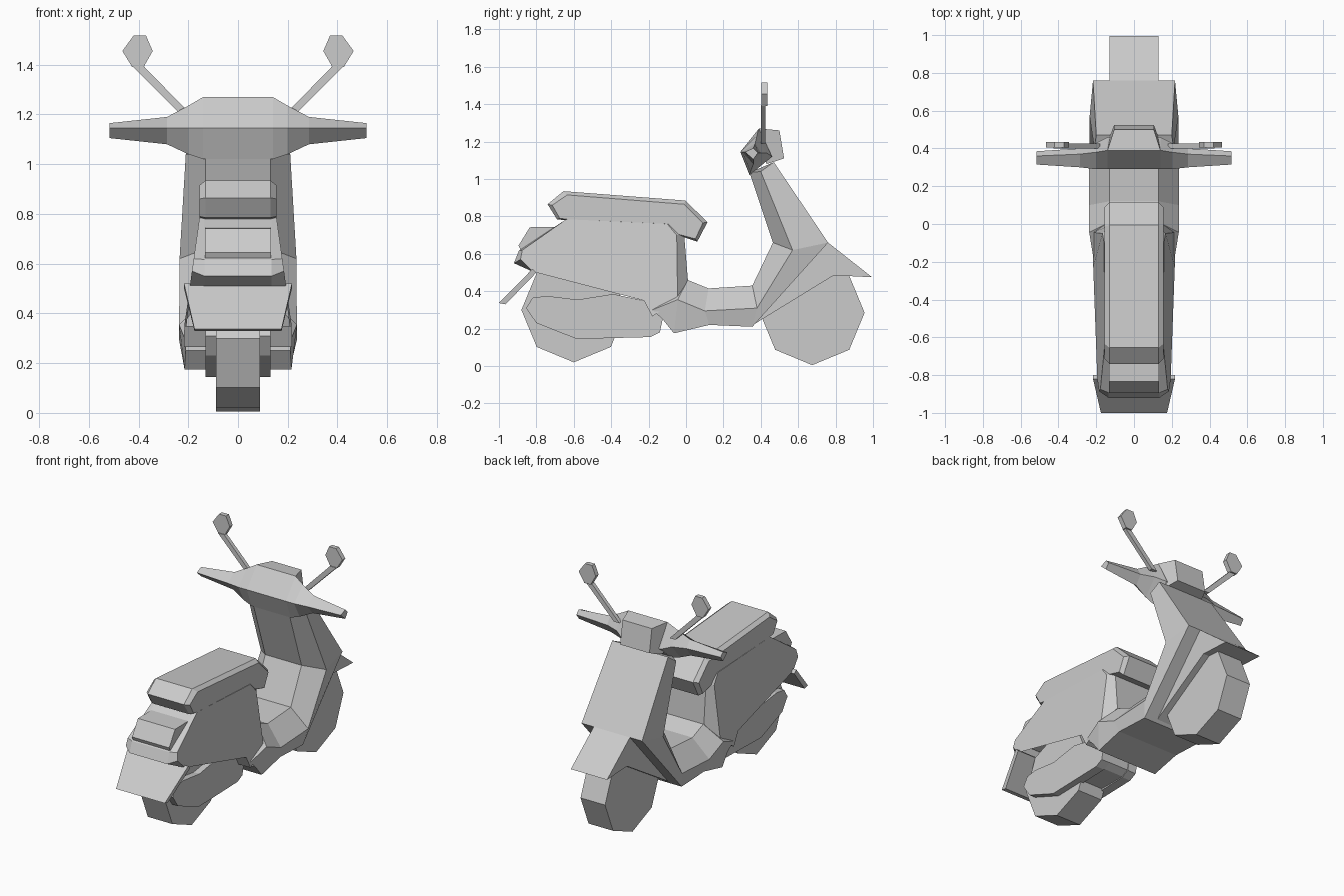
import bpy, bmesh, math

grey = bpy.data.materials.new("light_grey")
grey.diffuse_color = (0.6, 0.6, 0.6, 1)


def loft(name, sections, skip=()):
    """Skin equal-length rings of (x, y, z) points and cap both ends."""
    bm = bmesh.new()
    rings = [[bm.verts.new(p) for p in s] for s in sections]
    n = len(rings[0])
    for a, b in zip(rings, rings[1:]):
        for i in range(n):
            if i not in skip:
                j = (i + 1) % n
                bm.faces.new((a[i], a[j], b[j], b[i]))
    bm.faces.new(rings[0])
    bm.faces.new(rings[-1])
    bmesh.ops.remove_doubles(bm, verts=bm.verts, dist=0.0005)
    bmesh.ops.recalc_face_normals(bm, faces=bm.faces)
    me = bpy.data.meshes.new(name)
    bm.to_mesh(me)
    bm.free()
    me.materials.append(grey)
    ob = bpy.data.objects.new(name, me)
    bpy.context.collection.objects.link(ob)
    return ob


def at(x, pts):
    return [(x, y, z) for y, z in pts]


def mirrored(half):
    """Full set of sections from the right half, listed outside to inside."""
    return [[(-x, y, z) for x, y, z in s] for s in half] + half[::-1]


# Wheels: eight-sided drums with a corner at the bottom
for name, cy, cz in (("rear_wheel", -0.6, 0.3), ("front_wheel", 0.675, 0.285)):
    ring = [(cy + 0.28 * math.sin(k * math.pi / 4), cz - 0.28 * math.cos(k * math.pi / 4))
            for k in range(8)]
    loft(name, [at(-0.088, ring), at(0.088, ring)])

# Rear body: sides lean in towards the top, chamfered at nose and tail
side = [(-0.045, 0.355), (-0.05, 0.70), (-0.10, 0.76), (-0.64, 0.785), (-0.875, 0.62),
        (-0.885, 0.57), (-0.82, 0.505), (-0.225, 0.35), (-0.18, 0.265)]
centre = [(0.01, 0.46), (-0.01, 0.70), (-0.06, 0.76), (-0.64, 0.785), (-0.893, 0.617),
          (-0.92, 0.55), (-0.82, 0.505), (-0.225, 0.35), (-0.18, 0.265)]
outer = [(min(0.217, 0.155 + (0.785 - z) * 0.14), y, z) for y, z in side]
loft("rear_body", mirrored([outer, at(0.135, centre)]), skip=(6,))

# Seat with a bevelled rim
seat = [(-0.74, 0.865), (-0.655, 0.935), (-0.005, 0.885), (0.115, 0.77),
        (0.06, 0.665), (-0.06, 0.705), (-0.69, 0.785)]
rim = [(-0.715, 0.86), (-0.635, 0.915), (-0.01, 0.865), (0.09, 0.765),
       (0.05, 0.68), (-0.06, 0.71), (-0.675, 0.79)]
loft("seat", mirrored([at(0.155, rim), at(0.13, seat)]))

# Tail light
lamp = [(-0.68, 0.745), (-0.835, 0.742), (-0.895, 0.645), (-0.88, 0.61), (-0.75, 0.64)]
loft("tail_light", [at(-0.133, lamp), at(0.133, lamp)])

# Rear mudflap
loft("rear_mudflap", [
    [(-0.217, -0.82, 0.52), (0.217, -0.82, 0.52), (0.217, -0.80, 0.50), (-0.217, -0.80, 0.50)],
    [(-0.175, -1.0, 0.337), (0.175, -1.0, 0.337), (0.175, -0.965, 0.33), (-0.175, -0.965, 0.33)]])

# Floor and leg shield: inner panel, flared rim and outer shell swept along the path
inner = [(-0.10, 0.40), (0.01, 0.46), (0.12, 0.415), (0.355, 0.43), (0.465, 0.66), (0.34, 1.035)]
edge = [(-0.18, 0.30), (-0.045, 0.355), (0.10, 0.295), (0.38, 0.31), (0.57, 0.62), (0.40, 1.04)]
shell = [(-0.125, 0.25), (-0.065, 0.175), (0.125, 0.22), (0.355, 0.21), (0.76, 0.66), (0.47, 1.09)]
edge_w = [0.215, 0.237, 0.237, 0.237, 0.235, 0.21]
shell_w = [0.21, 0.215, 0.217, 0.217, 0.217, 0.20]
sections = []
for i, e, s, we, ws in zip(inner, edge, shell, edge_w, shell_w):
    sections.append([(-0.13, *i), (0.13, *i), (we, *e), (ws, *s), (-ws, *s), (-we, *e)])
loft("floor_and_leg_shield", sections)

# Front fender
fender = [(0.74, 0.665), (0.76, 0.66), (0.995, 0.475), (0.79, 0.485), (0.415, 0.255), (0.36, 0.22)]
loft("front_fender", [at(-0.13, fender), at(0.13, fender)])

# Engine casings either side of the rear wheel, and the block joining them
casing = [(-0.855, 0.31), (-0.82, 0.365), (-0.745, 0.375), (-0.58, 0.355), (-0.39, 0.385),
          (-0.18, 0.34), (-0.125, 0.25), (-0.14, 0.18), (-0.19, 0.155), (-0.585, 0.145), (-0.8, 0.23)]
for label, s in (("left", -1), ("right", 1)):
    loft(label + "_engine_casing", [at(s * 0.07, casing), at(s * 0.13, casing)])
block = [(-0.40, 0.36), (-0.18, 0.33), (-0.13, 0.25), (-0.145, 0.185), (-0.19, 0.16), (-0.40, 0.16)]
loft("engine_block", [at(-0.1, block), at(0.1, block)])

# Handlebar cowl: four-sided section tapering out to the grips
loft("handlebar", mirrored([
    at(0.517, [(0.315, 1.145), (0.36, 1.165), (0.385, 1.14), (0.36, 1.105)]),
    at(0.285, [(0.30, 1.145), (0.37, 1.19), (0.40, 1.14), (0.36, 1.08)]),
    at(0.20, [(0.29, 1.145), (0.38, 1.235), (0.43, 1.14), (0.345, 1.04)]),
    at(0.14, [(0.29, 1.145), (0.39, 1.27), (0.46, 1.12), (0.34, 1.02)])]))

# Headlight
lens = [(0.14, 0.39, 1.27), (0.105, 0.50, 1.26), (0.105, 0.525, 1.11), (0.14, 0.43, 1.08)]
loft("headlight", mirrored([lens]))

# Mirrors on angled stems
head = [(0.37, 1.517), (0.42, 1.517), (0.465, 1.455), (0.425, 1.39), (0.38, 1.39), (0.343, 1.455)]
stem = [(0.18, 1.19), (0.22, 1.19), (0.425, 1.395), (0.38, 1.395)]
for label, s in (("left", -1), ("right", 1)):
    for part, pts, y0, y1 in (("mirror", head, 0.405, 0.435), ("mirror_stem", stem, 0.40, 0.425)):
        loft(f"{label}_{part}", [[(s * x, y, z) for x, z in pts] for y in (y0, y1)])
